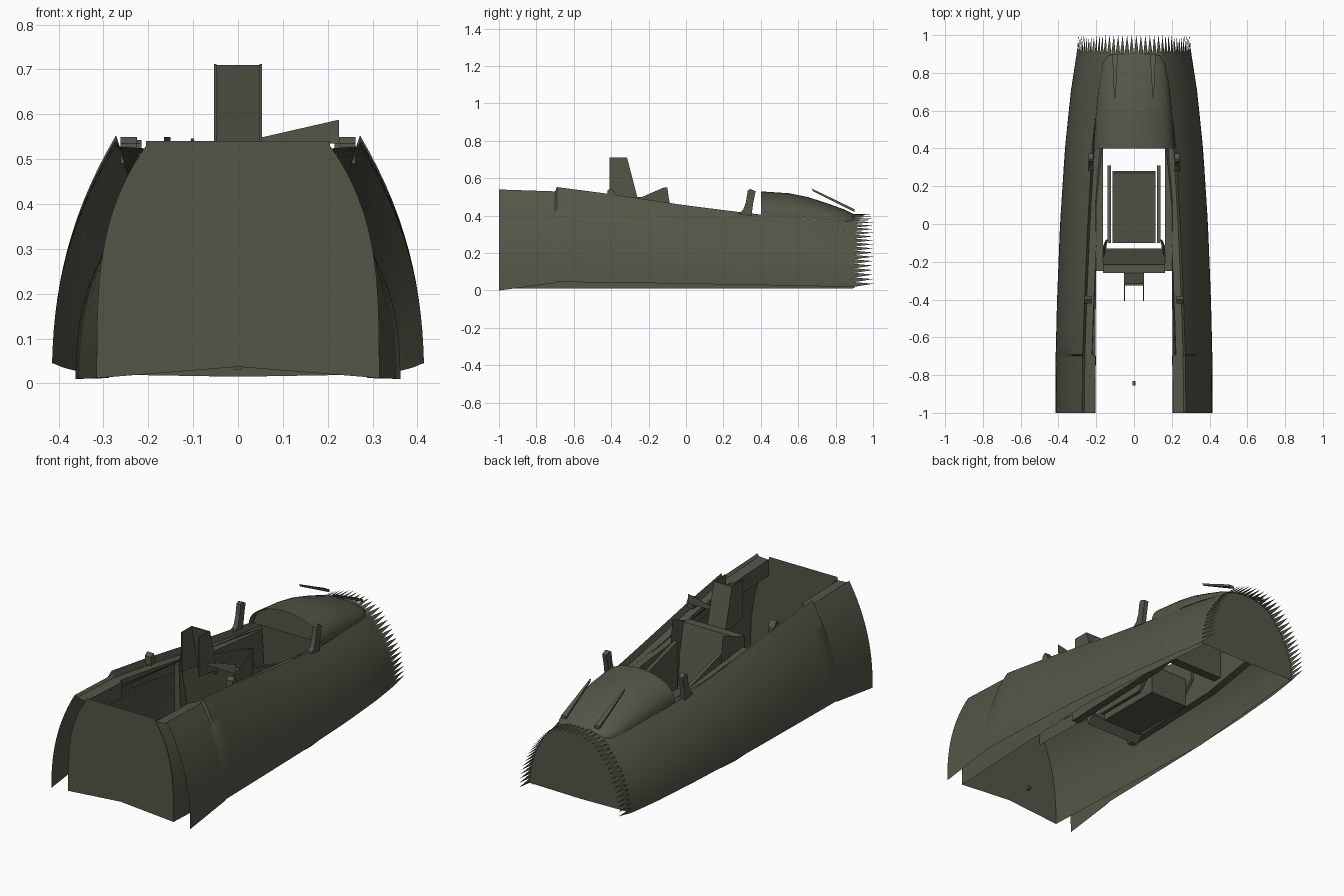
import bpy, bmesh, math

if "Cube" in bpy.data.objects:
    bpy.data.objects.remove(bpy.data.objects["Cube"])

olive = bpy.data.materials.new("olive drab")
olive.diffuse_color = (0.088, 0.093, 0.063, 1)
olive.use_nodes = True
olive.node_tree.nodes["Principled BSDF"].inputs["Base Color"].default_value = olive.diffuse_color


def make(name, verts, faces, mirror=False, smooth=False):
    me = bpy.data.meshes.new(name)
    me.from_pydata(verts, [], faces)
    bm = bmesh.new()
    bm.from_mesh(me)
    bmesh.ops.remove_doubles(bm, verts=bm.verts, dist=0.0003)
    bmesh.ops.recalc_face_normals(bm, faces=bm.faces)
    bm.to_mesh(me)
    bm.free()
    ob = bpy.data.objects.new(name, me)
    bpy.context.collection.objects.link(ob)
    me.materials.append(olive)
    if mirror:
        m = ob.modifiers.new("mirror", 'MIRROR')
        m.merge_threshold = 0.0005
    if smooth:
        bpy.context.view_layer.objects.active = ob
        ob.select_set(True)
        bpy.ops.object.shade_smooth_by_angle(angle=math.radians(35))
        ob.select_set(False)
    return ob


def loft(name, rows, mirror=True, smooth=True):
    n = len(rows[0])
    faces = [(r * n + i, r * n + i + 1, (r + 1) * n + i + 1, (r + 1) * n + i)
             for r in range(len(rows) - 1) for i in range(n - 1)]
    return make(name, [p for r in rows for p in r], faces, mirror, smooth)


def prism(name, outline, x0, x1, mirror=True):
    """Side outline of (y, z) points extruded along x."""
    n = len(outline)
    verts = [(x, y, z) for x in (x0, x1) for y, z in outline]
    faces = [tuple(range(n)), tuple(range(n, 2 * n))]
    faces += [(i, (i + 1) % n, n + (i + 1) % n, n + i) for i in range(n)]
    return make(name, verts, faces, mirror)


def lerp(table, y, k):
    for a, b in zip(table, table[1:]):
        if y <= b[0]:
            t = (y - a[0]) / (b[0] - a[0])
            return a[k] + (b[k] - a[k]) * t
    return table[-1][k]


def section(table, y, power, n=14):
    """Half cross-section from the lower edge up to the rail."""
    w, zb, xt, zt = (lerp(table, y, k) for k in (1, 2, 3, 4))
    out = []
    for i in range(n + 1):
        z = zb + (zt - zb) * i / n
        out.append((xt + (w - xt) * (1 - max(z / zt, 0) ** power), y, z))
    return out


# station: y, half width, lower edge z, rail x, rail z
HULL = [(-1, .415, 0, .275, .54), (-.7, .415, .04, .272, .53), (-.69, .415, .045, .272, .553),
        (-.4, .408, .043, .262, .515), (0, .392, .036, .245, .455), (.4, .366, .029, .222, .405),
        (.7, .335, .023, .19, .38), (.85, .312, .02, .165, .367), (.9, .304, .02, .15, .368)]
LINER = [(-1, .315, .012, .205, .53), (.1, .362, .01, .2, .41), (.9, .288, .012, .12, .345)]

# outer skin
ys = sorted({-1 + .095 * i for i in range(21)} | {-.7, -.69, .9})
ys = [y for y in ys if y <= .9]
loft("outer_hull", [section(HULL, y, 2.3) for y in ys])

# inner liner walls
loft("inner_liner", [section(LINER, y, 2.7) for y in (-1, -.45, .1, .5, .9)])

# rear bulkhead with shallow raised lower edge
rear = section(LINER, -1, 3.5)
rear = [(0, -1, .037)] + rear + [(.205, -1, .541), (0, -1, .541)]
make("rear_bulkhead", rear, [tuple(range(len(rear)))], True)

# nose bulkhead and arch
arch = section(HULL, .9, 2.3)
crown = [(.15 * (1 - i / 6), .9, .368 + .04 * (1 - (1 - i / 6) ** 2)) for i in range(1, 7)]
arch += crown
make("nose_bulkhead", [(0, .9, .015)] + arch, [tuple(range(len(arch) + 1))], True)

# cowl closing the hull in front of the glare shield
rows = []
for y in (.8, .85, .9):
    xt, zt = lerp(HULL, y, 3), lerp(HULL, y, 4)
    rows.append([(xt * (1 - i / 6), y, zt + .04 * (1 - (1 - i / 6) ** 2)) for i in range(7)])
loft("nose_cowl", rows)

# torn saw-tooth edge around the nose arch
lens = [0]
for a, b in zip(arch, arch[1:]):
    lens.append(lens[-1] + math.dist(a, b))


def along(s):
    for i in range(len(arch) - 1):
        if s <= lens[i + 1] + 1e-6:
            t = (s - lens[i]) / (lens[i + 1] - lens[i])
            return [p + (q - p) * t for p, q in zip(arch[i], arch[i + 1])]


TEETH = 22
verts, faces = [], []
for i in range(TEETH):
    a, m, b = (along(lens[-1] * (i + f) / TEETH) for f in (0, .5, 1))
    verts += [a, (m[0] * .975, 1.0, m[2] * .99 + .004), b]
    faces.append((3 * i, 3 * i + 1, 3 * i + 2))
make("saw_tooth_edge", verts, faces, True)

# canopy rail: groove and ledge inside the skin edge
rows = []
for y in ys:
    if y <= .86:
        x, z = lerp(HULL, y, 3), lerp(HULL, y, 4)
        w = .068 if y < -.695 else .05
        d = .012 if y < -.695 else .035
        rows.append([(x, y, z), (x - .012, y, z - d), (x - w, y, z - d - .004), (x - w - .002, y, z - .1)])
loft("canopy_rail", rows, smooth=False)

# side consoles
prism("side_console", [(-.25, .44), (.4, .375), (.85, .32), (.85, .2), (.4, .12), (-.25, .1)], .165, .205)

# glare shield dome
DOME = [(.4, .215, .402, .53), (.55, .205, .392, .52), (.65, .197, .385, .5),
        (.75, .185, .376, .468), (.85, .165, .368, .432), (.89, .14, .37, .412), (.9, .11, .375, .405)]
rows = []
for y, w, zb, zc in DOME:
    rows.append([(w * math.cos(t * math.pi / 24), y, zb + (zc - zb) * math.sin(t * math.pi / 24) ** .9)
                 for t in range(13)])
loft("glare_shield", rows)
back = [(0, .425, .402)] + [(p[0] * .95, .425, .4 + (p[2] - .4) * .93) for p in rows[0]]
make("glare_shield_back", back, [tuple(range(len(back)))], True)

# instrument panel
prism("instrument_panel", [(.43, .42), (.5, .42), (.5, .16), (.45, .16)], -.16, .16, False)

# thin strips rising over the glare shield
make("windscreen_strip",
     [(.085, .9, .435), (.115, .9, .435), (.105, .67, .546), (.098, .67, .546),
      (.085, .9, .42), (.115, .9, .42), (.105, .68, .53), (.098, .68, .53)],
     [(0, 1, 2, 3), (4, 5, 6, 7), (0, 1, 5, 4), (1, 2, 6, 5), (2, 3, 7, 6), (3, 0, 4, 7)], True)

# windscreen posts
prism("windscreen_post", [(.28, .41), (.305, .43), (.32, .47), (.33, .535), (.345, .543),
                          (.372, .53), (.36, .47), (.35, .4)], .215, .24)

# rail latches
prism("rail_latch", [(-.42, .49), (-.42, .535), (-.4, .55), (-.38, .52), (-.38, .49)], .225, .262)

# seat: leaning back, pan, side plates
prism("seat_back", [(-.26, .5), (-.215, .5), (-.13, .1), (-.17, .06)], -.165, .165, False)
prism("seat_pan", [(-.1, .2), (.27, .24), (.28, .22), (.28, .07), (-.1, .07)], -.115, .115, False)
make("seat_shoulder_plate",
     [(.165, -.27, .485), (.165, -.12, .55), (.15, -.1, .55), (.15, -.085, .45), (.14, -.08, .1), (.165, -.25, .1)],
     [(0, 1, 2, 3, 4, 5)], True)
prism("seat_side_plate", [(-.1, .45), (.22, .36), (.31, .33), (.31, .22), (.2, .1), (-.1, .1)], .122, .14)

# headrest: sloping front sheet with two side plates, open behind
prism("headrest_front", [(-.325, .71), (-.315, .71), (-.25, .46), (-.27, .46)], -.054, .054, False)
prism("headrest_side", [(-.408, .712), (-.318, .712), (-.262, .48), (-.408, .5)], .048, .054)
make("seat_flap", [(.05, -.34, .548), (.225, -.34, .588), (.225, -.34, .535), (.05, -.34, .535)], [(0, 1, 2, 3)])

# small fitting on the rear belly
prism("belly_fitting", [(-.855, .03), (-.855, .045), (-.83, .045), (-.83, .03)], -.008, .008, False)
